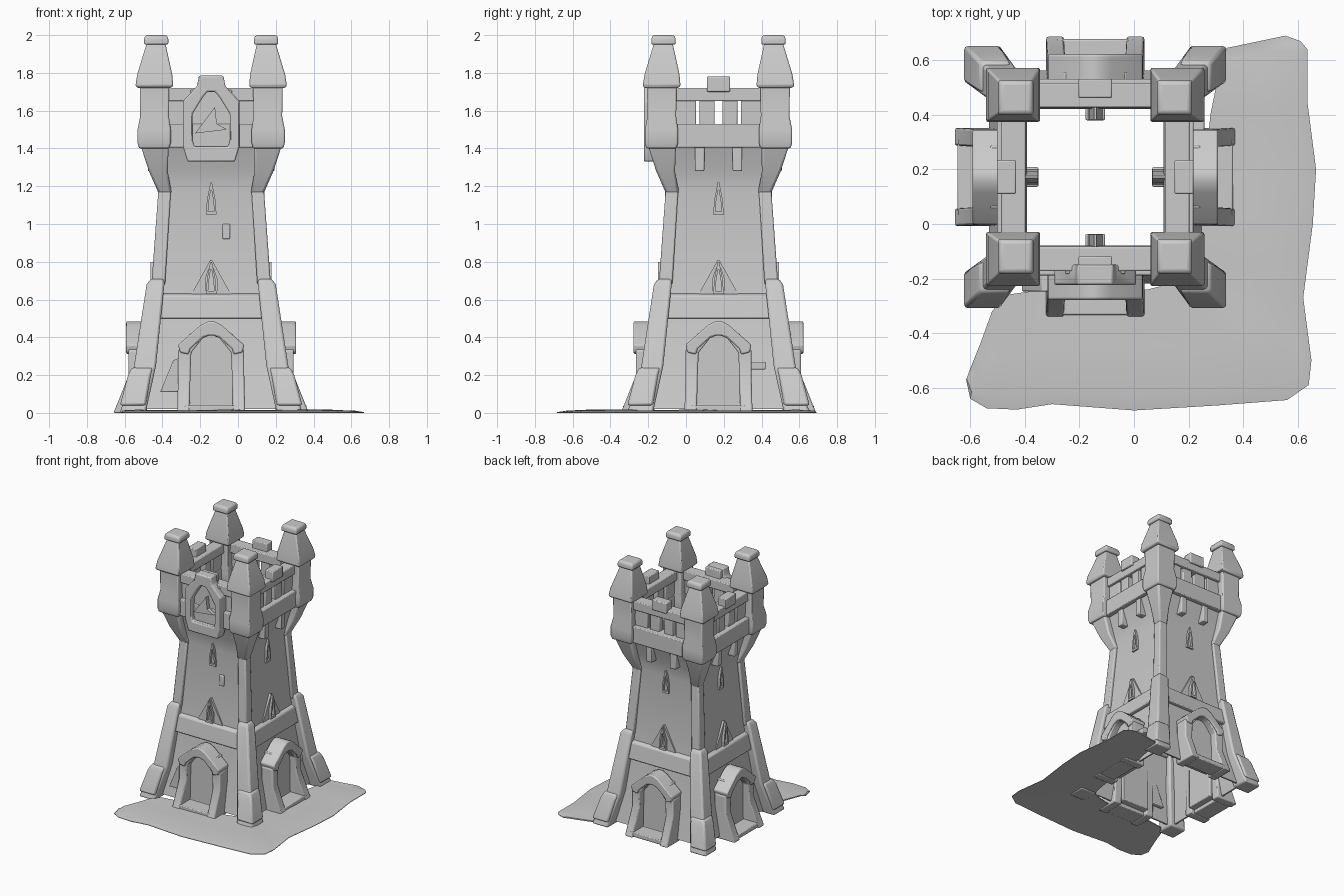
import bpy, bmesh
from math import pi
from mathutils import Matrix, Vector

cube = bpy.data.objects.get("Cube")
if cube:
    bpy.data.objects.remove(cube, do_unlink=True)

stone = bpy.data.materials.new("grey stone")
stone.use_nodes = True
GREY = (0.6, 0.6, 0.6, 1)
stone.diffuse_color = GREY
stone.node_tree.nodes["Principled BSDF"].inputs["Base Color"].default_value = GREY

CENTRE = Matrix.Translation((-0.142, 0.172, 0))
SIDES = ["front", "left", "back", "right"]
parts = []


def finish(name, bm, turn=0, bevel=0.008):
    """Turn a part about the tower axis, then shade and soften it."""
    bmesh.ops.remove_doubles(bm, verts=bm.verts, dist=0.0005)
    bmesh.ops.recalc_face_normals(bm, faces=bm.faces)
    mesh = bpy.data.meshes.new(name)
    bm.to_mesh(mesh)
    bm.free()
    mesh.transform(CENTRE @ Matrix.Rotation(turn * pi / 2, 4, "Z"))
    mesh.materials.append(stone)
    ob = bpy.data.objects.new(name, mesh)
    bpy.context.collection.objects.link(ob)
    if bevel:
        mod = ob.modifiers.new("soft edges", "BEVEL")
        mod.width = bevel
        mod.segments = 2
    parts.append(ob)


def skin(bm, rings, closed=True, caps=True):
    rows = [[bm.verts.new(p) for p in r] for r in rings]
    n = len(rows[0])
    for a, b in zip(rows, rows[1:]):
        for i in range(n if closed else n - 1):
            j = (i + 1) % n
            bm.faces.new((a[i], a[j], b[j], b[i]))
    if caps:
        bm.faces.new(rows[0])
        bm.faces.new(rows[-1])


def square(z, c, h):
    """Square ring on the front-left diagonal, c out from the axis."""
    return [(c + h * sx, -c + h * sy, z) for sx, sy in ((-1, -1), (1, -1), (1, 1), (-1, 1))]


def post(name, sections, turn, bevel=0.008):
    bm = bmesh.new()
    skin(bm, [square(*s) for s in sections])
    finish(name, bm, turn, bevel)


def mirrored(half):
    return half + [(-u, z) for u, z in reversed(half)]


def block(name, outline, inner, outer, turn, bevel=0.006):
    """Extrude an outline of (across, height) outward from one side."""
    bm = bmesh.new()
    skin(bm, [[(u, -d, z) for u, z in outline] for d in (inner, outer)])
    finish(name, bm, turn, bevel)


def bar(name, u0, u1, z0, z1, inner, outer, turn):
    block(name, [(u0, z0), (u1, z0), (u1, z1), (u0, z1)], inner, outer, turn)


def frame(name, outer, hole, depth, front, turn, closed=True, flare=0, bevel=0.008):
    """Frame with an opening; its foot can flare outward near the ground."""
    bm = bmesh.new()

    def out(z):
        return -front - flare * max(0, 0.2 - z)

    loops = [[(u, -depth, z) for u, z in outer], [(u, out(z), z) for u, z in outer],
             [(u, out(z), z) for u, z in hole], [(u, -depth, z) for u, z in hole]]
    loops.append(loops[0])
    skin(bm, loops, closed, False)
    if not closed:
        bmesh.ops.remove_doubles(bm, verts=bm.verts, dist=0.0005)
        bmesh.ops.holes_fill(bm, edges=[e for e in bm.edges if e.is_boundary], sides=4)
    finish(name, bm, turn, bevel)


# Hollow tapering shaft, flaring under the parapet
bm = bmesh.new()
shaft = [(0.02, 0.39), (0.25, 0.345), (0.6, 0.3), (1.17, 0.262), (1.28, 0.28), (1.42, 0.33)]
lining = [(z, r - 0.012) for z, r in reversed(shaft)]
skin(bm, [[(-r, -r, z), (r, -r, z), (r, r, z), (-r, r, z)]
          for z, r in shaft + lining + shaft[:1]], caps=False)
finish("tower_shaft", bm, 0, 0)

# Corner legs, corbels and turrets
for k in range(4):
    post("lower_leg", [(0, 0.415, 0.068), (0.25, 0.35, 0.058), (0.68, 0.295, 0.047),
                       (0.71, 0.285, 0.035)], k, 0.012)
    post("upper_leg", [(0.68, 0.28, 0.036), (1.2, 0.245, 0.033)], k)
    post("leg_foot", [(0.04, 0.415, 0.068), (0.2, 0.38, 0.06), (0.24, 0.365, 0.055)], k, 0.012)
    post("corbel", [(1.16, 0.243, 0.034), (1.28, 0.28, 0.05), (1.42, 0.3, 0.075)], k, 0.012)
    post("turret", [(1.4, 0.302, 0.08), (1.43, 0.302, 0.088), (1.5, 0.302, 0.088),
                    (1.57, 0.3, 0.076), (1.73, 0.3, 0.078)], k)
    post("turret_roof", [(1.72, 0.301, 0.088), (1.73, 0.301, 0.1), (1.79, 0.299, 0.093),
                         (1.955, 0.292, 0.05)], k)
    post("turret_cap", [(1.95, 0.291, 0.064), (1.985, 0.291, 0.064), (2.0, 0.291, 0.054)], k)

# Walls: porch, belt, windows and parapet on each side
porch_outer = mirrored([(-0.18, 0), (-0.175, 0.2), (-0.175, 0.33), (-0.06, 0.46), (-0.015, 0.48)])
porch_hole = mirrored([(-0.115, 0), (-0.11, 0.2), (-0.105, 0.32), (-0.045, 0.395), (-0.01, 0.41)])
gable_outer = mirrored([(-0.165, 0.32), (-0.175, 0.36), (-0.055, 0.465), (-0.015, 0.485)])
gable_hole = mirrored([(-0.12, 0.31), (-0.11, 0.34), (-0.045, 0.4), (-0.01, 0.41)])
slit = mirrored([(-0.028, 0), (-0.022, 0.08), (-0.004, 0.17)])
slit_hole = mirrored([(-0.016, 0.015), (-0.012, 0.07), (-0.002, 0.13)])


def raised(points, dz):
    return [(u, z + dz) for u, z in points]


for k, side in enumerate(SIDES):
    frame(side + "_porch", porch_outer, porch_hole, 0.34, 0.437, k, False, 0.4)
    frame(side + "_porch_gable", gable_outer, gable_hole, 0.33, 0.45, k, False)
    bar(side + "_threshold", -0.14, 0.14, 0.004, 0.04, 0.37, 0.505, k)
    bar(side + "_door", -0.115, 0.115, 0.03, 0.42, 0.32, 0.385, k)

    bm = bmesh.new()
    skin(bm, [[(u, -d, z) for d, z in ((0.28, 0.5), (0.345, 0.5), (0.325, 0.62), (0.28, 0.64))]
              for u in (-0.28, 0.28)])
    finish(side + "_belt", bm, k)

    for dz, outer in ((1.05, 0.282), (0.63, 0.32)):
        frame(side + "_window", raised(slit, dz), raised(slit_hole, dz), 0.21, outer, k, bevel=0)
    bar(side + "_inner_sill", -0.036, 0.036, 1.03, 1.06, 0.208, 0.26, k)
    block(side + "_window_hood", [(-0.11, 0.62), (-0.03, 0.62), (-0.03, 0.71), (0, 0.8),
                                  (0.03, 0.71), (0.03, 0.62), (0.11, 0.62), (0.004, 0.81),
                                  (-0.004, 0.81)], 0.25, 0.305, k, 0)

    bar(side + "_parapet", -0.25, 0.25, 1.405, 1.53, 0.27, 0.36, k)
    bar(side + "_parapet_rail", -0.25, 0.25, 1.65, 1.72, 0.255, 0.345, k)
    bar(side + "_merlon", -0.062, 0.062, 1.7, 1.78, 0.29, 0.36, k)
    for s in (-1, 1):
        for u, w in ((0.06, 0.04), (0.19, 0.072)):
            bar(side + "_parapet_post", s * u - w, s * u + w, 1.52, 1.66, 0.275, 0.325, k)
        if side != "front":
            bar(side + "_bracket", s * 0.1 - 0.025, s * 0.1 + 0.025, 1.28, 1.41, 0.26, 0.335, k)

# Framed shield panel hung on the front parapet
frame("front_panel_frame",
      mirrored([(-0.125, 1.33), (-0.15, 1.41), (-0.15, 1.65), (-0.075, 1.73), (-0.065, 1.785)]),
      mirrored([(-0.09, 1.41), (-0.1, 1.45), (-0.1, 1.58), (-0.045, 1.67), (-0.02, 1.7)]),
      0.32, 0.395, 0)
bar("front_panel_back", -0.11, 0.11, 1.4, 1.71, 0.33, 0.355, 0)
block("front_panel_shard", [(-0.085, 1.48), (0.085, 1.5), (0.03, 1.53), (0.02, 1.62)],
      0.35, 0.385, 0, 0)

# Loose stones beside the porches and a proud brick in the front wall
bar("front_brick", 0.06, 0.1, 0.92, 1.0, 0.25, 0.288, 0)
block("front_rubble", [(-0.27, 0.11), (-0.17, 0.11), (-0.17, 0.29), (-0.2, 0.28)], 0.33, 0.42, 0)
bar("left_rubble", 0.16, 0.25, 0.23, 0.27, 0.3, 0.4, 1)

# Thin rough ground wrapped around two sides of the tower
outer_edge = [(-0.615, -0.57), (-0.6, -0.64), (-0.54, -0.675), (-0.43, -0.68), (-0.3, -0.66),
              (0, -0.683), (0.3, -0.665), (0.56, -0.645), (0.64, -0.59), (0.65, -0.5),
              (0.62, -0.27), (0.655, 0), (0.667, 0.2), (0.635, 0.45), (0.635, 0.64),
              (0.61, 0.67), (0.555, 0.69)]
inner_edge = [(-0.6, -0.53), (-0.56, -0.43), (-0.52, -0.32), (-0.47, -0.26), (-0.33, -0.24),
              (-0.1, -0.24), (0.05, -0.24), (0.13, -0.22), (0.2, -0.19), (0.22, -0.14),
              (0.23, -0.08), (0.25, 0.05), (0.26, 0.2), (0.28, 0.4), (0.31, 0.55),
              (0.33, 0.6), (0.34, 0.645)]
bm = bmesh.new()
rings = []
for t, lift in ((0, 0.004), (0.12, 0.012), (0.5, 0.013), (1, 0.016), (1, 0.008), (0, 0)):
    row = []
    for i, (a, b) in enumerate(zip(outer_edge, inner_edge)):
        p = Vector(a).lerp(Vector(b), t)
        wave = 0.005 * (i % 3 - 1) if t == 0.5 else 0
        row.append(CENTRE.inverted() @ Vector((p.x, p.y, lift + wave)))
    rings.append(row)
skin(bm, rings + rings[:1], False, False)
bmesh.ops.remove_doubles(bm, verts=bm.verts, dist=0.0005)
bmesh.ops.holes_fill(bm, edges=[e for e in bm.edges if e.is_boundary], sides=8)
finish("ground", bm, 0, 0)

# Smooth shading with crisp corners
bpy.ops.object.select_all(action="DESELECT")
for ob in parts:
    ob.select_set(True)
bpy.context.view_layer.objects.active = parts[0]
bpy.ops.object.shade_smooth_by_angle(angle=pi / 5)
